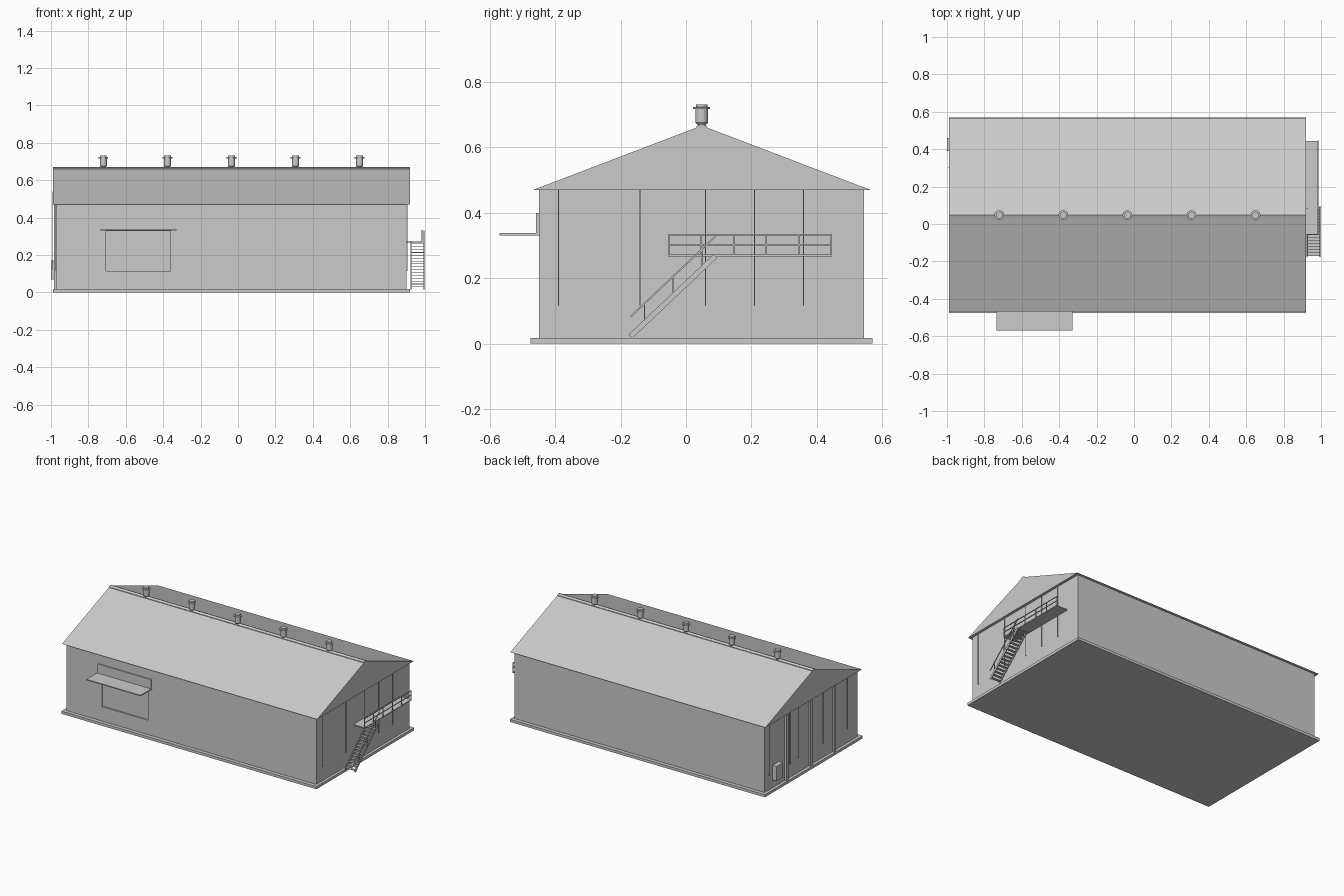
import bpy, bmesh
from math import cos, sin, pi
from mathutils import Vector

if "Cube" in bpy.data.objects:
    bpy.data.objects.remove(bpy.data.objects["Cube"])


def mesh_object(name, verts, faces):
    me = bpy.data.meshes.new(name)
    me.from_pydata(verts, [], faces)
    bm = bmesh.new()
    bm.from_mesh(me)
    bmesh.ops.recalc_face_normals(bm, faces=bm.faces)
    bm.to_mesh(me)
    bm.free()
    ob = bpy.data.objects.new(name, me)
    bpy.context.collection.objects.link(ob)
    return ob


def prism(name, profile, x0, x1):
    """Extrude a (y, z) profile along x."""
    n = len(profile)
    verts = [(x, y, z) for x in (x0, x1) for y, z in profile]
    faces = [tuple(range(n)), tuple(range(n, 2 * n))]
    faces += [(i, (i + 1) % n, n + (i + 1) % n, n + i) for i in range(n)]
    return mesh_object(name, verts, faces)


def box(name, x0, x1, y0, y1, z0, z1):
    return prism(name, [(y0, z0), (y1, z0), (y1, z1), (y0, z1)], x0, x1)


def slanted(name, a, b, height, x0, x1):
    """Bar between two (y, z) points, with its depth square to its run."""
    a, b = Vector(a), Vector(b)
    d = (b - a).normalized()
    n = Vector((-d.y, d.x)) * height / 2
    return prism(name, [tuple(p) for p in (a - n, b - n, b + n, a + n)], x0, x1)


def lathe(name, profile, cx, cy, sides=16):
    verts, faces = [], []
    for r, z in profile:
        for i in range(sides):
            t = 2 * pi * i / sides
            verts.append((cx + r * cos(t), cy + r * sin(t), z))
    for k in range(len(profile) - 1):
        for i in range(sides):
            j = (i + 1) % sides
            faces.append((k * sides + i, k * sides + j,
                          (k + 1) * sides + j, (k + 1) * sides + i))
    faces += [tuple(range(sides)), tuple(range(len(verts) - sides, len(verts)))]
    return mesh_object(name, verts, faces)


# Plinth and walls, with a shallow window recess in the front
box("plinth", -0.99, 0.92, -0.475, 0.57, 0, 0.018)
walls = box("walls", -0.97, 0.902, -0.45, 0.545, 0.018, 0.47)
cutter = box("window_cutter", -0.705, -0.36, -0.48, -0.44, 0.115, 0.328)
cutter.hide_render = True
cutter.hide_viewport = True
cut = walls.modifiers.new("window_recess", 'BOOLEAN')
cut.object = cutter
cut.operation = 'DIFFERENCE'
cut.solver = 'EXACT'
bpy.context.view_layer.objects.active = walls
bpy.ops.object.modifier_apply(modifier="window_recess")
bpy.data.objects.remove(cutter)

# Solid gabled roof and ridge cap
RY = 0.048
prism("roof", [(-0.468, 0.47), (0.565, 0.47), (RY, 0.667)], -0.99, 0.92)
prism("ridge_cap", [(RY - 0.016, 0.658), (RY + 0.016, 0.658),
                    (RY + 0.016, 0.665), (RY, 0.672), (RY - 0.016, 0.665)], -0.99, 0.92)

# Ridge ventilators
for i in range(5):
    lathe(f"roof_vent_{i}", [(0.012, 0.65), (0.012, 0.668), (0.019, 0.676), (0.019, 0.717),
                             (0.026, 0.717), (0.026, 0.723), (0.018, 0.724), (0.018, 0.732)],
          -0.72 + 0.3425 * i, RY)

# Canopy over the front window
box("canopy", -0.735, -0.33, -0.57, -0.449, 0.331, 0.338)
box("canopy_back_plate", -0.73, -0.332, -0.458, -0.449, 0.338, 0.40)

# Right-hand landing and its railing
box("landing", 0.90, 0.985, -0.055, 0.445, 0.267, 0.273)
for z in (0.271, 0.303, 0.333):
    box("landing_rail", 0.981, 0.986, -0.055, 0.446, z - 0.002, z + 0.002)
for i in range(6):
    y = -0.053 + 0.0995 * i
    box("landing_post", 0.981, 0.986, y - 0.002, y + 0.002, 0.267, 0.335)

# Stair stringers, handrail, posts and treads
bottom, top = (-0.17, 0.022), (0.09, 0.268)
for x in (0.922, 0.992):
    slanted("stair_stringer", bottom, top, 0.016, x, x + 0.005)
slanted("stair_handrail", (-0.17, 0.082), (0.092, 0.33), 0.005, 0.993, 0.998)
slope = (top[1] - bottom[1]) / (top[0] - bottom[0])
for y in (-0.127, -0.04, 0.048):
    z = bottom[1] + slope * (y - bottom[0])
    box("stair_post", 0.993, 0.998, y - 0.002, y + 0.002, z, z + 0.06)
for i in range(16):
    y = -0.163 + 0.0162 * i
    z = 0.03 + 0.0153 * i
    box("stair_tread", 0.925, 0.994, y - 0.009, y + 0.009, z - 0.0015, z + 0.0015)

# Thin wall conduits with a short foot on both gables
for y in (-0.39, -0.14, 0.06, 0.21, 0.36):
    box("right_conduit", 0.905, 0.908, y - 0.0015, y + 0.0015, 0.12, 0.47)
    box("right_conduit_foot", 0.90, 0.908, y - 0.0015, y + 0.0015, 0.117, 0.12)
for y in (-0.33, -0.07, 0.19, 0.50):
    box("left_conduit", -0.978, -0.975, y - 0.0015, y + 0.0015, 0.12, 0.47)
    box("left_conduit_foot", -0.978, -0.969, y - 0.0015, y + 0.0015, 0.117, 0.12)

# Left gable columns, wall cabinet and feed pipe
for y in (-0.19, 0.06, 0.32):
    box("left_column", -0.983, -0.969, y - 0.01, y + 0.01, 0.018, 0.47)
box("wall_cabinet", -1.0, -0.969, 0.39, 0.46, 0.07, 0.17)
box("feed_pipe", -0.993, -0.989, 0.30, 0.304, 0.12, 0.54)
